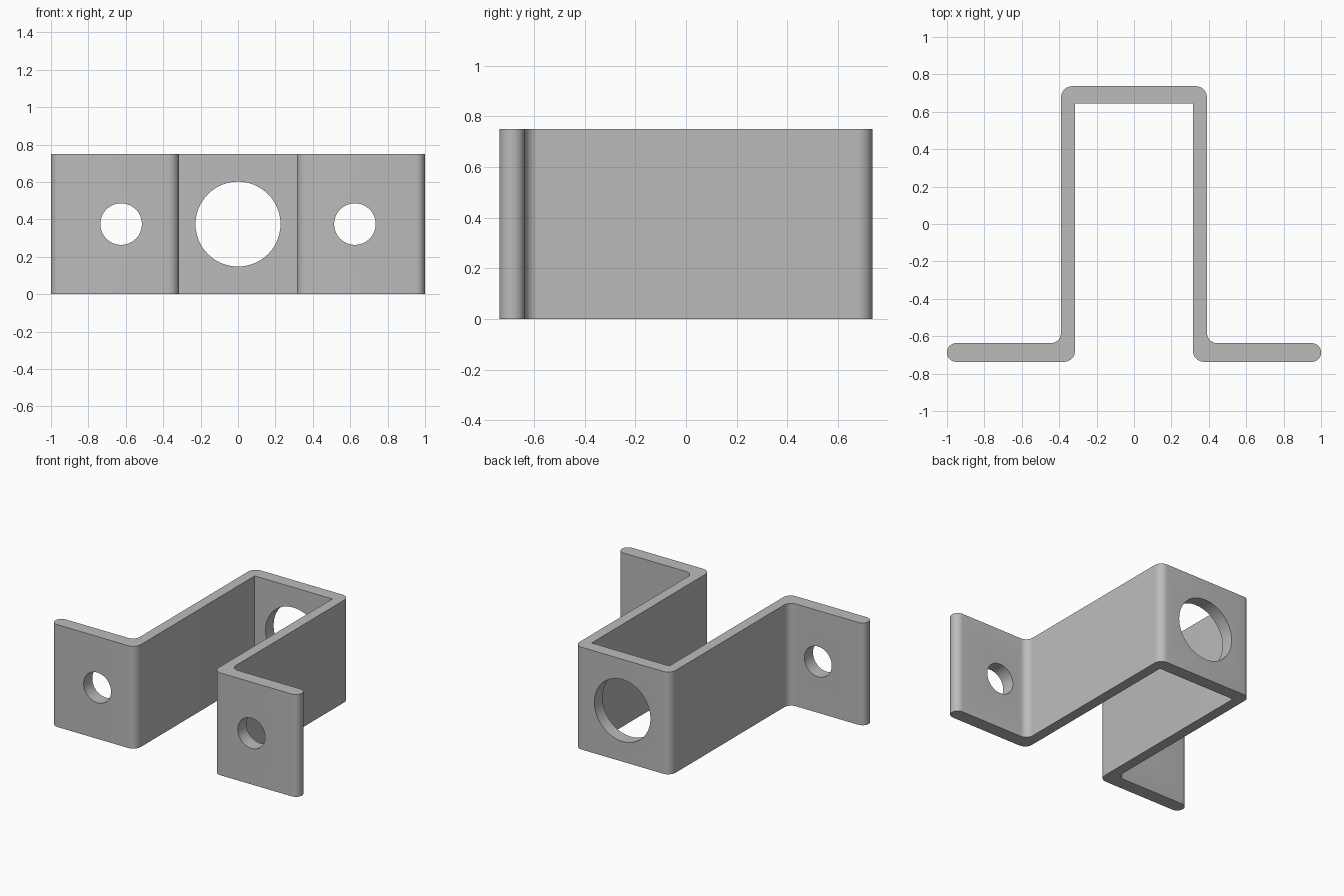
import bpy, bmesh, math
from mathutils import Vector

cube = bpy.data.objects.get("Cube")
if cube:
    bpy.data.objects.remove(cube, do_unlink=True)

HEIGHT = 0.75

grey = bpy.data.materials.new("light_grey_metal")
grey.use_nodes = True
grey.diffuse_color = (0.5, 0.5, 0.5, 1)
grey.node_tree.nodes["Principled BSDF"].inputs["Base Color"].default_value = (0.5, 0.5, 0.5, 1)


def fillet(prev, corner, nxt, radius, steps=8):
    """Points of the arc that rounds a right-angled corner."""
    if radius == 0:
        return [corner]
    a = (prev - corner).normalized() * radius
    b = (nxt - corner).normalized() * radius
    angles = [math.pi / 2 * i / steps for i in range(steps + 1)]
    return [corner + a * (1 - math.sin(t)) + b * (1 - math.cos(t)) for t in angles]


# Bent strip outline: right half as (x, y, corner radius), then mirrored
half = [(0.39, 0.737, 0.06), (0.39, -0.637, 0.055), (1.0, -0.637, 0.049),
        (1.0, -0.737, 0.049), (0.315, -0.737, 0.06), (0.315, 0.643, 0)]
corners = half + [(-x, y, r) for x, y, r in reversed(half)]
points = [Vector((x, y, 0)) for x, y, r in corners]
outline = []
for i, (x, y, r) in enumerate(corners):
    outline += fillet(points[i - 1], points[i], points[(i + 1) % len(points)], r)

# Extrude the outline upwards
bm = bmesh.new()
base = bm.faces.new([bm.verts.new(p) for p in outline])
top = bmesh.ops.extrude_face_region(bm, geom=[base])
verts = [g for g in top["geom"] if isinstance(g, bmesh.types.BMVert)]
bmesh.ops.translate(bm, verts=verts, vec=(0, 0, HEIGHT))
bmesh.ops.recalc_face_normals(bm, faces=bm.faces)
mesh = bpy.data.meshes.new("bracket")
bm.to_mesh(mesh)
bm.free()
bracket = bpy.data.objects.new("bracket", mesh)
bpy.context.collection.objects.link(bracket)
mesh.materials.append(grey)

# Round holes: one in the back web, one in each mounting flange
cutters = []
for name, x, y, radius in (("web_hole", 0, 0.69, 0.227),
                           ("left_flange_hole", 0.625, -0.687, 0.111),
                           ("right_flange_hole", -0.625, -0.687, 0.111)):
    bpy.ops.mesh.primitive_cylinder_add(vertices=64, radius=radius, depth=0.3,
                                        location=(x, y, HEIGHT / 2),
                                        rotation=(math.pi / 2, 0, 0))
    cutter = bpy.context.object
    cutter.name = name + "_cutter"
    cutter.hide_render = True
    cutter.data.materials.append(grey)
    mod = bracket.modifiers.new(name, "BOOLEAN")
    mod.object = cutter
    mod.solver = "EXACT"
    cutters.append(cutter)

# Apply the cuts, then shade the bends smooth
bpy.ops.object.select_all(action="DESELECT")
bpy.context.view_layer.objects.active = bracket
bracket.select_set(True)
for mod in list(bracket.modifiers):
    bpy.ops.object.modifier_apply(modifier=mod.name)
for cutter in cutters:
    bpy.data.objects.remove(cutter, do_unlink=True)
bpy.ops.object.shade_smooth_by_angle(angle=math.radians(30))
